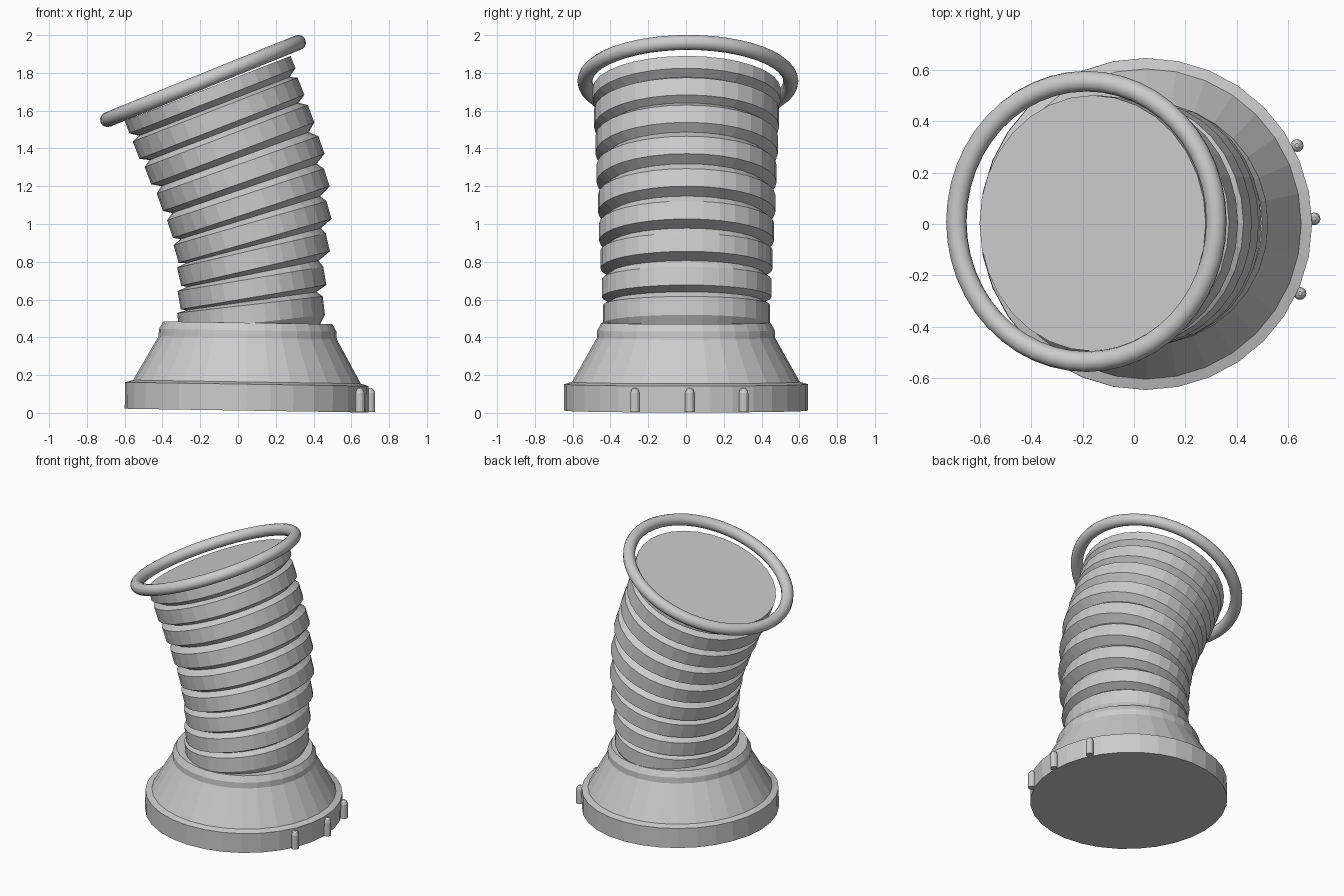
import bpy, bmesh, math
from mathutils import Matrix, Vector

if "Cube" in bpy.data.objects:
    bpy.data.objects.remove(bpy.data.objects["Cube"])

SIDES = 32
BASE_TILT = Matrix.Translation((0.045, 0, 0.012)) @ Matrix.Rotation(math.radians(0.9), 4, 'Y')


def skin_loops(name, loops, sides):
    """Bridge a stack of (matrix, rx, ry) ellipses and cap both ends."""
    bm = bmesh.new()
    rows = []
    for mat, rx, ry in loops:
        angles = [2 * math.pi * k / sides for k in range(sides)]
        rows.append([bm.verts.new(mat @ Vector((rx * math.cos(a), ry * math.sin(a), 0)))
                     for a in angles])
    for low, high in zip(rows, rows[1:]):
        for k in range(sides):
            n = (k + 1) % sides
            bm.faces.new((low[k], low[n], high[n], high[k]))
    bm.faces.new(rows[0][::-1])
    bm.faces.new(rows[-1])
    bmesh.ops.recalc_face_normals(bm, faces=bm.faces)
    mesh = bpy.data.meshes.new(name)
    bm.to_mesh(mesh)
    bm.free()
    obj = bpy.data.objects.new(name, mesh)
    bpy.context.collection.objects.link(obj)
    return obj


def lathe(name, profile, mat, sides):
    return skin_loops(name, [(mat @ Matrix.Translation((0, 0, z)), r, r) for r, z in profile], sides)


def frame(x, z, tilt):
    return Matrix.Translation((x, 0.003, z)) @ Matrix.Rotation(-math.radians(tilt), 4, 'Y')


# Flanged conical base
lathe("base", [(0.645, 0), (0.645, 0.14), (0.603, 0.152), (0.472, 0.385),
               (0.47, 0.425), (0.447, 0.465)], BASE_TILT, SIDES)

# Three round-tipped pegs on the base rim
for i, (x, y) in enumerate([(0.634, 0.305), (0.70, 0.02), (0.645, -0.27)]):
    peg = lathe(f"peg_{i + 1}", [(0.025, 0), (0.025, 0.1), (0.019, 0.118), (0.008, 0.127)],
                Matrix.Translation((x, y, 0.004)), 12)

# Bent ribbed trunk: centre x, centre z, tilt, x radius of each rib
ribs = [(0.069, 0.524, 6.5, 0.388), (0.074, 0.661, 9.5, 0.391), (0.082, 0.812, 13, 0.404),
        (0.077, 0.958, 16, 0.421), (0.055, 1.11, 18.2, 0.437), (0.014, 1.267, 19.5, 0.454),
        (-0.045, 1.42, 20.8, 0.462), (-0.103, 1.56, 21.2, 0.468), (-0.148, 1.685, 21.4, 0.472)]
GROOVE = 0.042
loops = [(frame(0.069, 0.41, 3), 0.345, 0.40)]
for i, (x, z, tilt, rx) in enumerate(ribs):
    ry = 0.442 + 0.0069 * i
    half = 0.035 if i == len(ribs) - 1 else 0.049
    for side in (-half, half):
        loops.append((frame(x, z, tilt) @ Matrix.Translation((0, 0, side)), rx, ry))
    if i < len(ribs) - 1:
        nx, nz, nt, nr = ribs[i + 1]
        loops.append((frame((x + nx) / 2, (z + nz) / 2, (tilt + nt) / 2),
                      (rx + nr) / 2 - GROOVE, ry - GROOVE))
skin_loops("ribbed_trunk", loops, SIDES)

# Smooth ring around the top
bpy.ops.mesh.primitive_torus_add(major_segments=48, minor_segments=12, major_radius=0.545,
                                 minor_radius=0.04, location=(-0.185, 0.01, 1.757),
                                 rotation=(0, -math.radians(22), 0))
ring = bpy.context.object
ring.name = "top_ring"
bpy.ops.object.shade_smooth()
